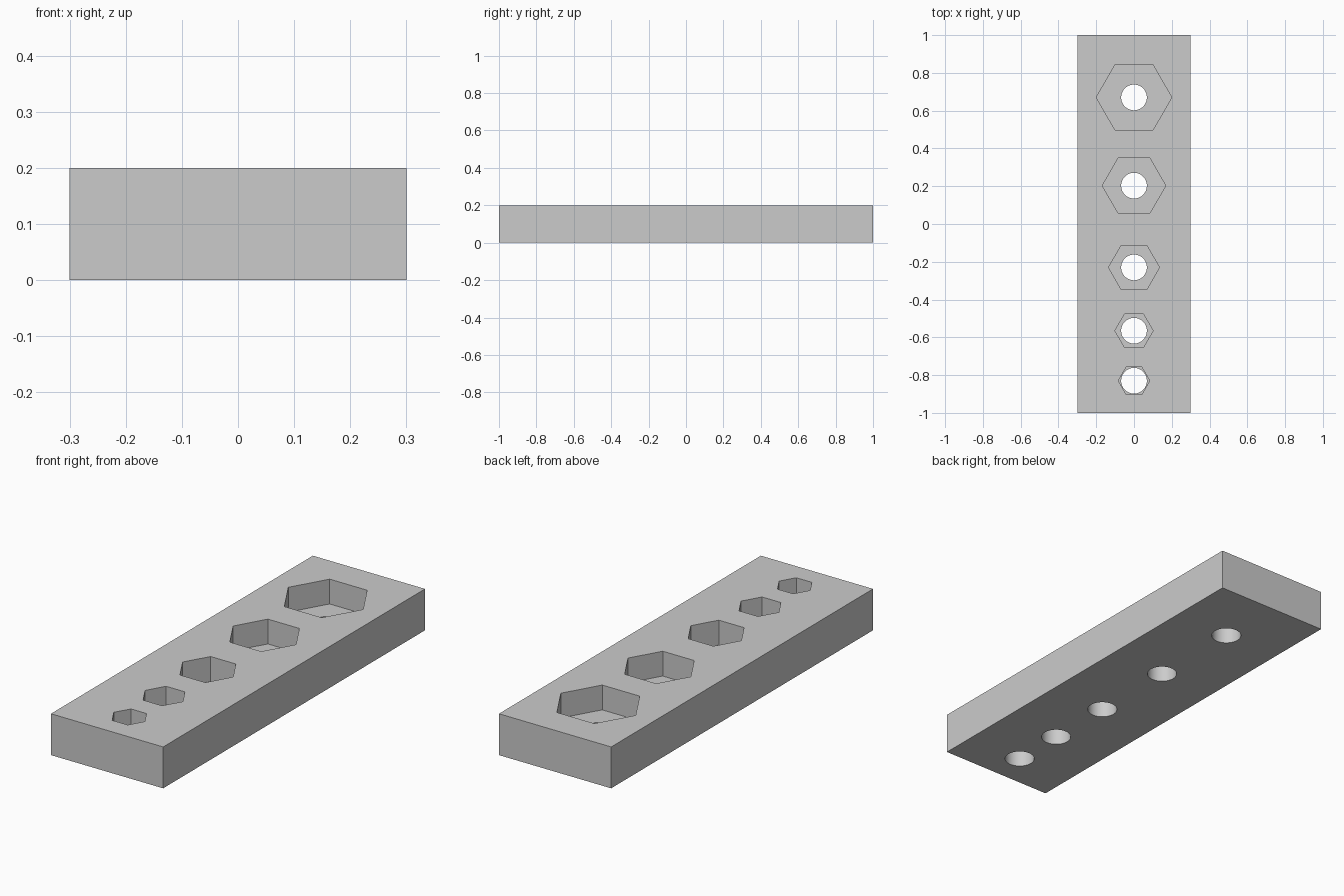
import bpy
import math

cube = bpy.data.objects.get("Cube")
if cube:
    bpy.data.objects.remove(cube, do_unlink=True)

WIDTH, LENGTH, HEIGHT = 0.6, 2.0, 0.2
FLOOR = 0.08           # height of the pocket floors
BORE = 0.068           # radius of the through holes
# Position along the block and corner radius of each hex pocket
POCKETS = [(-0.83, 0.083), (-0.565, 0.101), (-0.23, 0.135),
           (0.203, 0.168), (0.67, 0.2)]

gray = bpy.data.materials.new("light gray")
gray.use_nodes = True
gray.diffuse_color = (0.6, 0.6, 0.6, 1)
gray.node_tree.nodes["Principled BSDF"].inputs["Base Color"].default_value = gray.diffuse_color


def prism(name, sides, radius, y, bottom, top):
    """Upright prism with a corner pointing along x."""
    bpy.ops.mesh.primitive_cylinder_add(
        vertices=sides, radius=radius, depth=top - bottom,
        location=(0, y, (bottom + top) / 2), rotation=(0, 0, math.pi / 2))
    obj = bpy.context.object
    obj.name = name
    obj.hide_render = True
    obj.data.materials.append(gray)
    return obj


def cut(target, cutter):
    """Subtract the cutter from the target and discard the cutter."""
    mod = target.modifiers.new(cutter.name, 'BOOLEAN')
    mod.operation = 'DIFFERENCE'
    mod.solver = 'EXACT'
    mod.object = cutter
    bpy.context.view_layer.objects.active = target
    bpy.ops.object.modifier_apply(modifier=mod.name)
    bpy.data.objects.remove(cutter, do_unlink=True)


# Rectangular block
bpy.ops.mesh.primitive_cube_add(size=1, location=(0, 0, HEIGHT / 2))
block = bpy.context.object
block.name = "hex_socket_block"
block.scale = (WIDTH, LENGTH, HEIGHT)
bpy.ops.object.transform_apply(location=True, rotation=False, scale=True)
block.data.materials.append(gray)

# Hex pockets from above, each with a round hole through the floor
for y, radius in POCKETS:
    cut(block, prism("hex_cutter", 6, radius, y, FLOOR, HEIGHT + 0.1))
    cut(block, prism("bore_cutter", 64, BORE, y, -0.1, HEIGHT + 0.1))

# Smooth bores, crisp edges
bpy.ops.object.select_all(action='DESELECT')
block.select_set(True)
bpy.context.view_layer.objects.active = block
bpy.ops.object.shade_smooth_by_angle(angle=math.radians(30))
